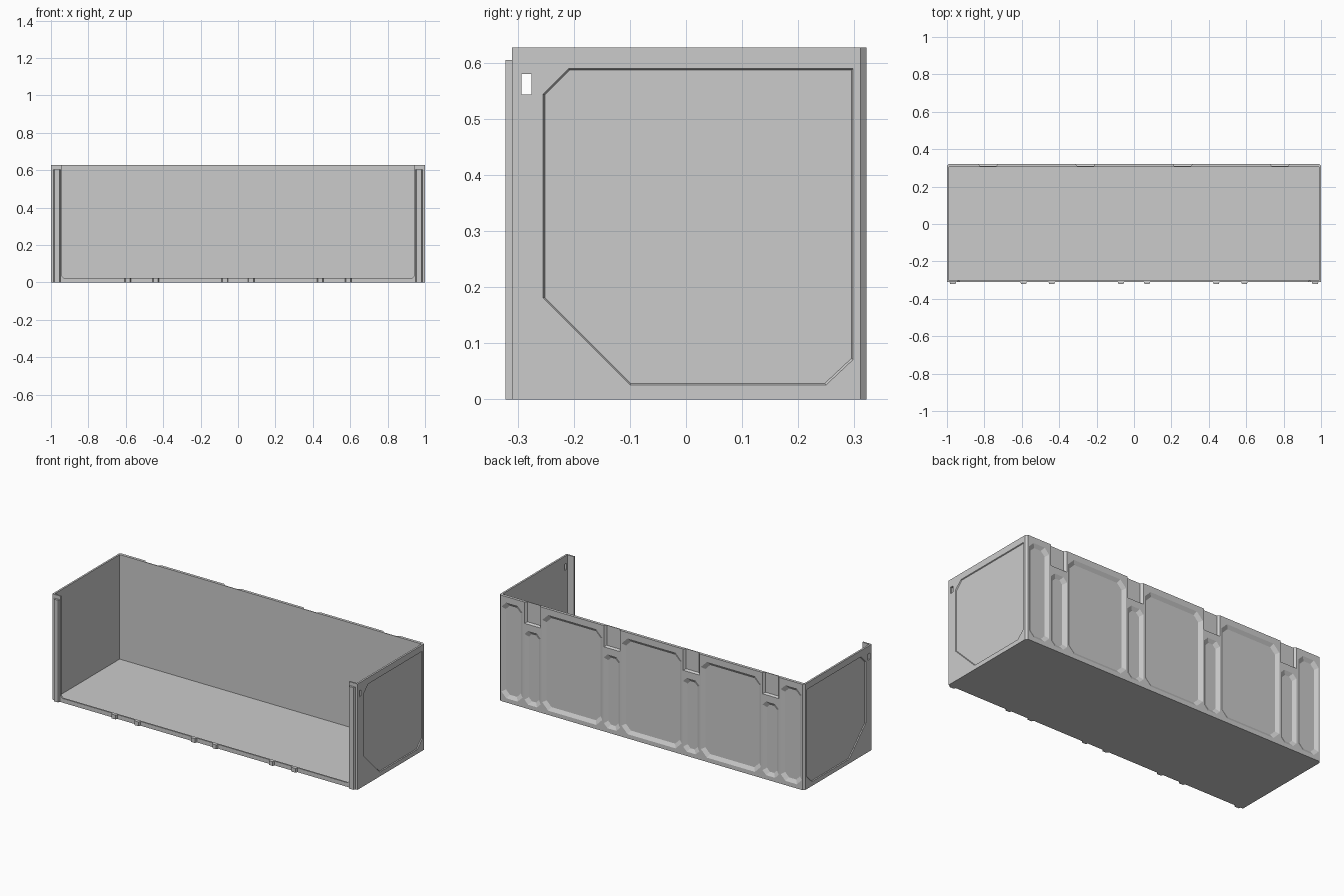
import bpy, bmesh
from mathutils import Vector

if "Cube" in bpy.data.objects:
    bpy.data.objects.remove(bpy.data.objects["Cube"])

H, FRONT, BACK = 0.627, -0.31, 0.322


def finish(name, bm):
    bmesh.ops.recalc_face_normals(bm, faces=bm.faces)
    me = bpy.data.meshes.new(name)
    bm.to_mesh(me)
    bm.free()
    ob = bpy.data.objects.new(name, me)
    bpy.context.collection.objects.link(ob)
    return ob


def loft(bm, a, b):
    """Solid between two matching outlines."""
    va = [bm.verts.new(p) for p in a]
    vb = [bm.verts.new(p) for p in b]
    n = len(va)
    bm.faces.new(va)
    bm.faces.new(vb[::-1])
    for i in range(n):
        j = (i + 1) % n
        bm.faces.new((va[i], vb[i], vb[j], va[j]))


def octagon(x0, x1, z0, z1, c):
    return [(x0 + c, z0), (x1 - c, z0), (x1, z0 + c), (x1, z1 - c),
            (x1 - c, z1), (x0 + c, z1), (x0, z1 - c), (x0, z0 + c)]


def pocket(bm, x0, x1, z0, z1, c, depth=0.013, draft=0.02):
    """Tapered pocket cutter in the back wall, starting just outside it."""
    out = octagon(x0, x1, z0, z1, c)
    inn = octagon(x0 + draft, x1 - draft, z0 + draft, z1 - draft, c * 0.8)
    k = 0.1  # carry the taper slightly past the surface
    far = [(o[0] + (o[0] - i[0]) * k, o[1] + (o[1] - i[1]) * k) for o, i in zip(out, inn)]
    loft(bm, [(x, BACK + depth * k, z) for x, z in far],
         [(x, BACK - depth, z) for x, z in inn])


def cut(ob, cutter):
    m = ob.modifiers.new("cut", 'BOOLEAN')
    m.object, m.operation, m.solver = cutter, 'DIFFERENCE', 'EXACT'
    bpy.context.view_layer.objects.active = ob
    bpy.ops.object.modifier_apply(modifier=m.name)
    bpy.data.objects.remove(cutter)


def prism(name, outline, axis, lo, hi):
    """Extrude a 2D outline along one axis."""
    bm = bmesh.new()

    def place(v):
        pts = []
        for p in outline:
            q = list(p)
            q.insert(axis, v)
            pts.append(Vector(q))
        return pts
    loft(bm, place(lo), place(hi))
    return finish(name, bm)


# Back and side walls: U-shaped plan with chamfered back corners
half = [(0.989, FRONT), (1.0, FRONT), (1.0, 0.311), (0.989, BACK)]
inner = (0.989, 0.305)
plan = half + [(-x, y) for x, y in half[::-1]] + [(-inner[0], inner[1]), inner]
walls = prism("walls", plan, 2, 0, H)

# Pockets on the back
bm = bmesh.new()
for x in (-0.52, 0, 0.52):
    pocket(bm, x - 0.197, x + 0.197, 0.025, 0.592, 0.04)
for s in (-1, 1):
    a, b = sorted((s * 0.846, s * 0.984))
    pocket(bm, a, b, 0.025, 0.592, 0.032)
for x in (-0.78, -0.26, 0.26, 0.78):
    pocket(bm, x - 0.053, x + 0.053, 0.025, 0.462, 0.024)
    # Open notch at the top edge
    w, d = 0.055, 0.012
    loft(bm, [(x - w, BACK + 0.002, 0.5), (x + w, BACK + 0.002, 0.5),
              (x + w, BACK + 0.002, 0.7), (x - w, BACK + 0.002, 0.7)],
         [(x - w + d, BACK - 0.013, 0.508), (x + w - d, BACK - 0.013, 0.508),
          (x + w - d, BACK - 0.013, 0.7), (x - w + d, BACK - 0.013, 0.7)])
cut(walls, finish("back_cutter", bm))

# Shallow side panels and hand slots
panel = [(-0.255, 0.18), (-0.255, 0.545), (-0.21, 0.59), (0.298, 0.59),
         (0.298, 0.07), (0.25, 0.025), (-0.10, 0.025)]
mid = Vector((0.02, 0.31))
small = [mid + (Vector(p) - mid) * 0.988 for p in panel]
slot = [(-0.293, 0.543), (-0.275, 0.543), (-0.275, 0.58), (-0.293, 0.58)]
bm = bmesh.new()
for s in (-1, 1):
    loft(bm, [(s * 1.001, y, z) for y, z in panel], [(s * 0.995, y, z) for y, z in small])
    loft(bm, [(s * 1.01, y, z) for y, z in slot], [(s * 0.97, y, z) for y, z in slot])
cut(walls, finish("side_cutter", bm))

# Floor
prism("floor", [(-0.99, FRONT + 0.001), (0.99, FRONT + 0.001), (0.99, 0.306), (-0.99, 0.306)], 2, 0, 0.008)

# Front frame: low sill and two upright flanges
right = [(0.999, 0), (0.999, H), (0.945, H), (0.945, 0.037), (0.933, 0.025)]
prism("front_frame", right + [(-x, z) for x, z in right[::-1]], 1, FRONT, FRONT + 0.009)


# Tapered posts and clips on the front face
def stud(name, x, w, h):
    prism(name, [(x - w, FRONT), (x - w * 0.75, -BACK), (x + w * 0.75, -BACK), (x + w, FRONT)], 2, 0, h)


for s in (-1, 1):
    stud("front_post", s * 0.968, 0.018, 0.605)
    for x in (0.07, 0.44, 0.59):
        stud("sill_clip", s * x, 0.017, 0.025)
